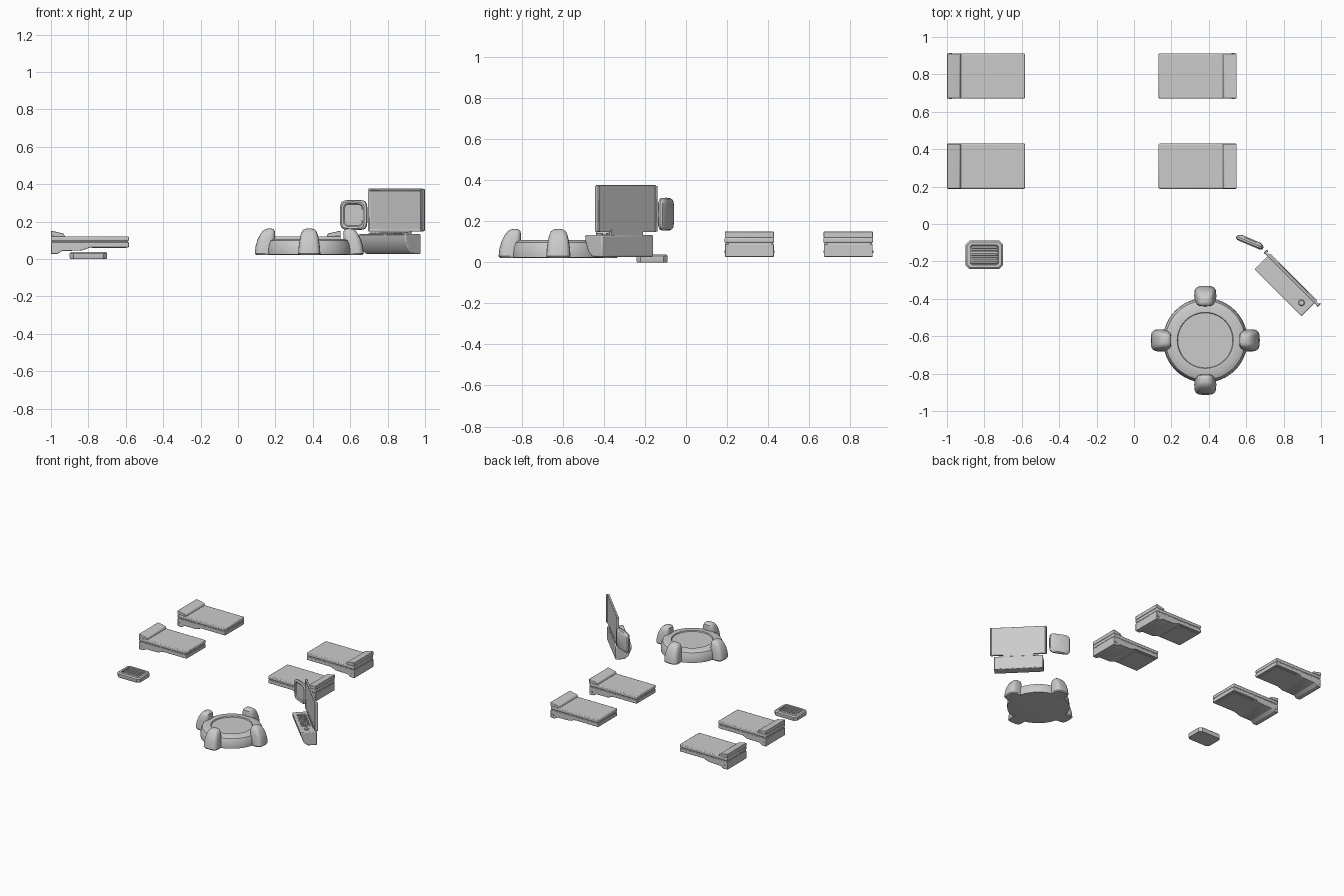
import bpy, bmesh, math, random
from mathutils import Vector, Matrix

if "Cube" in bpy.data.objects:
    bpy.data.objects.remove(bpy.data.objects["Cube"])

random.seed(4)


def finish(bm, name, loc=(0, 0, 0), rot=0, bevel=0, segs=2):
    bmesh.ops.recalc_face_normals(bm, faces=bm.faces)
    me = bpy.data.meshes.new(name)
    bm.to_mesh(me)
    bm.free()
    ob = bpy.data.objects.new(name, me)
    bpy.context.collection.objects.link(ob)
    ob.location = loc
    ob.rotation_euler.z = math.radians(rot)
    if bevel:
        m = ob.modifiers.new("bevel", 'BEVEL')
        m.width, m.segments = bevel, segs
        m.limit_method = 'ANGLE'
    bpy.ops.object.select_all(action='DESELECT')
    ob.select_set(True)
    bpy.context.view_layer.objects.active = ob
    bpy.ops.object.shade_smooth_by_angle(angle=math.radians(35))
    return ob


def prism(name, pts, to3d, depth, **kw):
    """Extrude a 2D outline; to3d maps (a, b) to a start point, depth is the sweep."""
    bm = bmesh.new()
    f = bm.faces.new([bm.verts.new(to3d(a, b)) for a, b in pts])
    r = bmesh.ops.extrude_face_region(bm, geom=[f])
    vs = [v for v in r['geom'] if isinstance(v, bmesh.types.BMVert)]
    bmesh.ops.translate(bm, verts=vs, vec=depth)
    return finish(bm, name, **kw)


def box(name, lo, hi, inset=None, **kw):
    """Box from corner to corner; inset = (face normal, width, depth) sinks a panel."""
    bm = bmesh.new()
    lo, hi = Vector(lo), Vector(hi)
    bmesh.ops.create_cube(bm, size=1, matrix=Matrix.Translation((lo + hi) / 2) @ Matrix.Diagonal((*(hi - lo), 1)))
    if inset:
        n, w, d = inset
        bm.normal_update()
        f = [f for f in bm.faces if f.normal.dot(Vector(n)) > .9]
        bmesh.ops.inset_region(bm, faces=f, thickness=w)
        bmesh.ops.inset_region(bm, faces=f, thickness=.002, depth=-d)
    return finish(bm, name, **kw)


def loft(name, rings, **kw):
    """Skin a stack of equal-length closed rings and cap both ends."""
    bm = bmesh.new()
    vs = [[bm.verts.new(p) for p in r] for r in rings]
    n = len(rings[0])
    for a, b in zip(vs, vs[1:]):
        for i in range(n):
            bm.faces.new((a[i], a[(i + 1) % n], b[(i + 1) % n], b[i]))
    bm.faces.new(vs[0])
    bm.faces.new(vs[-1])
    return finish(bm, name, **kw)


def circle(r, z, n=48):
    return [(r * math.cos(i * math.tau / n), r * math.sin(i * math.tau / n), z) for i in range(n)]


def superellipse(cx, rx, ry, z, n=32):
    def s(v): return math.copysign(abs(v) ** .6, v)
    return [(cx + rx * s(math.cos(i * math.tau / n)), ry * s(math.sin(i * math.tau / n)), z) for i in range(n)]


# Beds: distance u runs from the head end (0) to the foot end (0.417)
FRAME = [(0, .09), (0, .027), (.035, .027), (.06, .043), (.165, .045), (.21, .062), (.417, .062), (.417, .09)]
PILLOW = [(0, .12), (0, .15), (.015, .148), (.068, .136), (.075, .12)]
for side, x0, d in (("left", -1, 1), ("right", .549, -1)):
    for row, yc in (("front", .309), ("back", .791)):
        tag = f"{side}_{row}"

        def at(w):
            return lambda u, z: (x0 + d * u, yc - w, z)
        prism(f"bed_frame_{tag}", FRAME, at(.119), (0, .238, 0), bevel=.003)
        prism(f"bed_groove_{tag}", [(.004, .088), (.413, .088), (.413, .097), (.004, .097)],
              at(.116), (0, .232, 0))
        prism(f"mattress_{tag}", [(0, .095), (.417, .095), (.417, .121), (0, .121)],
              at(.121), (0, .242, 0), bevel=.006)
        prism(f"pillow_{tag}", PILLOW, at(.12), (0, .24, 0), bevel=.003)
        # raised panel under the bed
        prism(f"under_panel_{tag}", [(.22, .058), (.40, .058), (.40, .064), (.22, .064)],
              at(.1), (0, .2, 0))
        # head end side feet
        for sy in (-1, 1):
            prism(f"head_bolt_{tag}", [(.012, .046), (.028, .046), (.028, .058), (.012, .058)],
                  lambda u, z, sy=sy: (x0 + d * u, yc + sy * .117, z), (0, sy * .005, 0))

# Floor vent: chamfered tray with slats
def octagon(hx, hy, c):
    return [(hx, hy - c), (hx - c, hy), (c - hx, hy), (-hx, hy - c),
            (-hx, c - hy), (c - hx, -hy), (hx - c, -hy), (hx, c - hy)]


loft("vent_tray", [[(x, y, z) for x, y in octagon(hx, hy, c)] for hx, hy, c, z in (
    (.097, .073, .018, 0), (.1, .076, .02, .008), (.1, .076, .02, .03), (.092, .068, .018, .038),
    (.075, .053, .008, .038), (.073, .051, .008, .02))], loc=(-.8, -.165, 0))
for i in range(5):
    y = -.165 + (i - 2) * .02
    box("vent_slat", (-.87, y - .006, .019), (-.73, y + .006, .036), bevel=.003)

# Round pod: drum with a slightly sunken top
POD = (.381, -.622, 0)
loft("pod_drum", [circle(r, z) for r, z in (
    (.2, .022), (.225, .024), (.226, .04), (.222, .075), (.212, .098), (.192, .108),
    (.15, .108), (.147, .1), (.14, .1))], loc=POD)
# four rounded bumpers around the drum
LEG = [(.235, .050, .054, .022), (.2375, .054, .059, .03), (.2345, .052, .056, .07),
       (.229, .047, .051, .105), (.222, .040, .045, .132), (.216, .032, .037, .150),
       (.213, .020, .025, .160), (.212, .008, .01, .163)]
for k in range(4):
    loft("pod_bumper", [superellipse(*s) for s in LEG], loc=POD, rot=90 * k)

# Control console, turned 45 degrees; local x runs along it, local y points back
CON = dict(loc=(.811, -.326, 0), rot=-45)
prism("console_base", [(-.06, .133), (-.056, .1), (-.035, .05), (-.006, .027), (.06, .027), (.06, .133)],
      lambda y, z: (-.178, y, z), (.356, 0, 0), bevel=.006, **CON)
box("keyboard_plate", (-.128, -.036, .13), (.076, .034, .136), **CON)
for r in range(4):
    x = -.122
    while x < .06:
        w = random.choice((.011, .011, .022))
        y = -.031 + r * .016
        box("key", (x, y, .135), (min(x + w, .07), y + .012, .142), **CON)
        x += w + .005
loft("dial", [[(x + .127, y - .008, z) for x, y, z in circle(r, h, 20)]
              for r, h in ((.017, .13), (.017, .139), (.013, .144))], **CON)
box("screen_neck", (-.11, .042, .13), (.11, .056, .16), **CON)

# Main screen
box("main_screen", (-.202, .040, .147), (.202, .054, .376), inset=((0, -1, 0), .014, .004), bevel=.003, **CON)
for x in (-.2, .2):
    box("screen_edge_trim", (x - .005, .038, .15), (x + .005, .062, .373), bevel=.003, **CON)

# Small side screen: rounded shell with a domed back
def rounded(hx, hz, y, n=40):
    def s(v): return math.copysign(abs(v) ** .4, v)
    return [(hx * s(math.cos(i * math.tau / n)), y, .235 + hz * s(math.sin(i * math.tau / n))) for i in range(n)]


loft("side_screen", [rounded(*s) for s in (
    (.052, .057, -.008), (.056, .061, -.014), (.066, .071, -.017), (.077, .079, -.010),
    (.078, .08, .0), (.072, .074, .010), (.052, .056, .018))], loc=(.62, -.096, 0), rot=-23)
